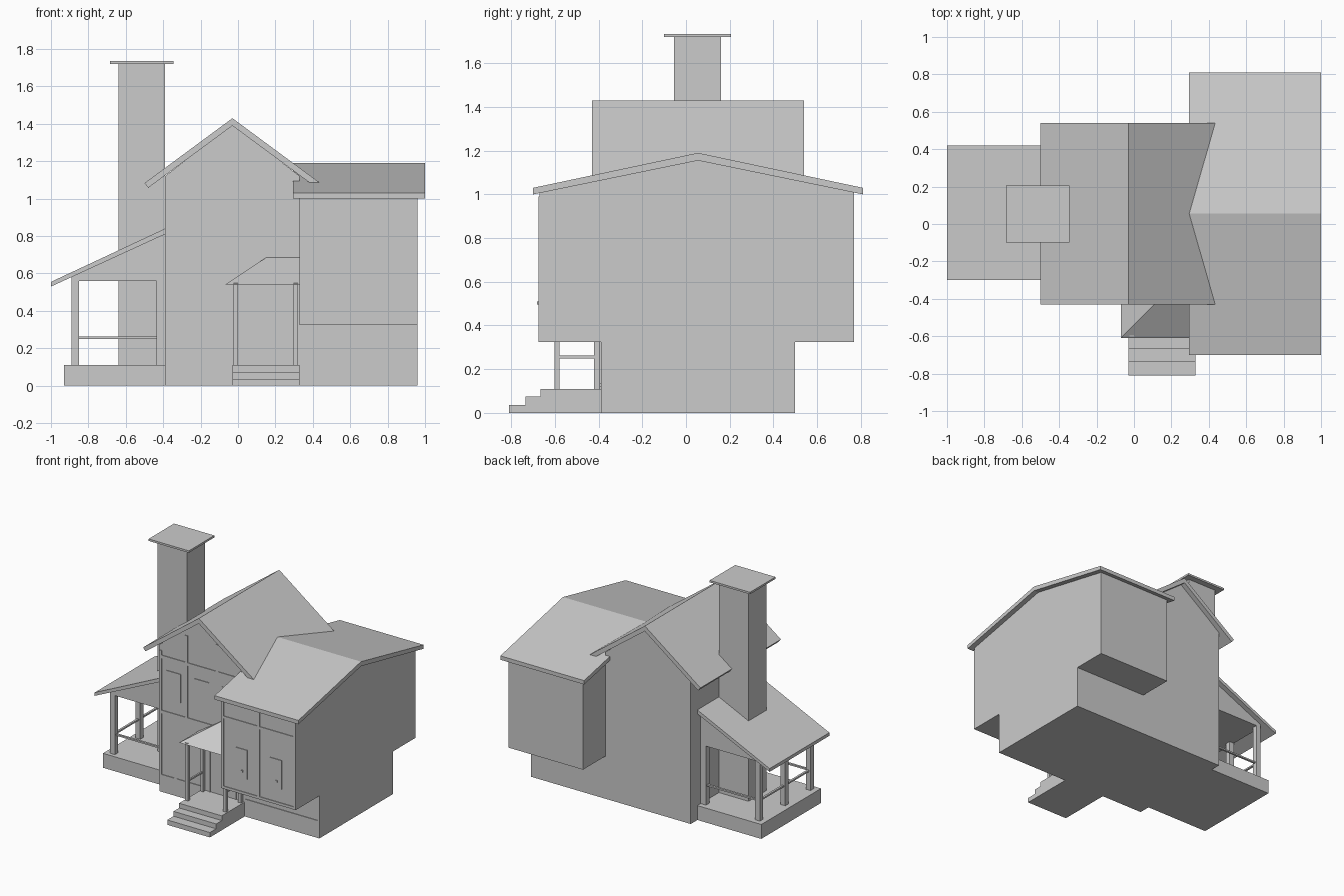
import bpy, bmesh

if "Cube" in bpy.data.objects:
    bpy.data.objects.remove(bpy.data.objects["Cube"])


def hull(name, pts):
    """Convex solid from a few corner points."""
    bm = bmesh.new()
    for p in pts:
        bm.verts.new(p)
    bmesh.ops.convex_hull(bm, input=bm.verts)
    bmesh.ops.dissolve_limit(bm, angle_limit=0.01, verts=bm.verts, edges=bm.edges)
    return finish(name, bm)


def finish(name, bm):
    bmesh.ops.recalc_face_normals(bm, faces=bm.faces)
    me = bpy.data.meshes.new(name)
    bm.to_mesh(me)
    bm.free()
    ob = bpy.data.objects.new(name, me)
    bpy.context.collection.objects.link(ob)
    return ob


def box(name, x0, x1, y0, y1, z0, z1):
    return hull(name, [(x, y, z) for x in (x0, x1) for y in (y0, y1) for z in (z0, z1)])


def prism(name, profile, a, b, axis):
    """Extrude a profile: (x, z) along y, or (y, z) along x."""
    bm = bmesh.new()
    place = (lambda u, v, w: (w, u, v)) if axis == 'X' else (lambda u, v, w: (u, w, v))
    f = bm.faces.new([bm.verts.new(place(u, v, a)) for u, v in profile])
    ext = bmesh.ops.extrude_face_region(bm, geom=[f])
    vec = (b - a, 0, 0) if axis == 'X' else (0, b - a, 0)
    bmesh.ops.translate(bm, vec=vec, verts=[v for v in ext['geom'] if isinstance(v, bmesh.types.BMVert)])
    return finish(name, bm)


# Main gabled house, ground floor under the wing, overhanging wing
prism("main_house", [(-.39, 0), (.33, 0), (.33, 1.12), (-.03, 1.40), (-.39, 1.12)], -.39, .50, 'Y')
box("wing_ground_floor", .33, .96, -.39, .50, 0, .33)
prism("wing_upper_floor", [(-.67, .325), (.77, .325), (.77, 1.01), (.055, 1.165), (-.67, 1.01)], .33, .96, 'X')

# Roofs with visible thickness
prism("main_roof", [(-.50, 1.083), (-.03, 1.43), (.44, 1.083), (.42, 1.058),
                    (-.03, 1.39), (-.48, 1.058)], -.43, .54, 'Y')
prism("wing_roof", [(-.70, 1.0), (-.70, 1.03), (.055, 1.19), (.81, 1.03),
                    (.81, 1.0), (.055, 1.155)], .293, 1.0, 'X')

# Chimney
box("chimney", -.64, -.39, -.055, .16, 0, 1.72)
box("chimney_cap", -.685, -.345, -.10, .207, 1.72, 1.735)

# Side porch: floor, roof, header, posts and rails
box("side_porch_floor", -.93, -.39, -.30, .42, 0, .11)
prism("side_porch_roof", [(-1, .53), (-1, .555), (-.39, .84), (-.39, .81)], -.30, .42, 'Y')
prism("side_porch_header", [(-.89, .56), (-.39, .56), (-.39, .815), (-.89, .585)], -.27, .38, 'Y')
for i, y in enumerate((-.25, .055, .36)):
    box(f"side_porch_post_{i}", -.89, -.85, y - .02, y + .02, .11, .57)
for i, y in enumerate((-.25, .36)):
    box(f"side_porch_wall_post_{i}", -.435, -.39, y - .02, y + .02, .11, .57)
    box(f"side_porch_rail_{i}", -.87, -.40, y - .008, y + .008, .25, .262)
box("side_porch_outer_rail", -.878, -.862, -.25, .36, .25, .262)

# Entrance porch: stepped base, hip roof, posts and rails
prism("entrance_steps", [(-.39, 0), (-.81, 0), (-.81, .037), (-.735, .037), (-.735, .074),
                         (-.667, .074), (-.667, .11), (-.39, .11)], -.03, .33, 'X')
hull("entrance_roof", [(-.07, -.61, .54), (.33, -.61, .54), (.33, -.39, .54), (-.07, -.39, .54),
                       (.15, -.39, .685), (.33, -.39, .685)])
for side, x in (("left", -.012), ("right", .308)):
    for end, y in (("front", -.59), ("back", -.408)):
        box(f"entrance_post_{side}_{end}", x - .012, x + .012, y - .012, y + .012, .11, .55)
    box(f"entrance_rail_{side}", x - .006, x + .006, -.59, -.41, .25, .262)


# Thin timber trim on the front walls
def trim(name, y, x0, x1, z0, z1):
    box(name, x0, x1, y - .005, y + .01, z0, z1)


for i, s in enumerate([(-.39, .33, 1.02, 1.045), (-.39, .33, .60, .625), (-.39, -.03, .12, .135),
                       (-.39, -.37, .13, 1.08), (-.17, -.15, .625, 1.25), (.09, .11, .625, 1.25),
                       (-.26, -.24, .13, .60), (.03, .04, .11, .48), (.25, .26, .11, .48),
                       (.03, .26, .47, .48), (.34, .95, .12, .135)]):
    trim(f"main_timber_{i}", -.39, *s)
for i, s in enumerate([(.33, .96, .86, .88), (.635, .655, .325, .99), (.33, .35, .325, .99),
                       (.94, .96, .325, .99), (.33, .96, .325, .345)]):
    trim(f"wing_timber_{i}", -.67, *s)

# Shallow window panels with small latches
for i, x in enumerate((.50, .79)):
    trim(f"wing_window_{i}", -.67, x - .05, x + .05, .45, .67)
    box(f"window_latch_{i}", x + .003, x + .016, -.682, -.67, .495, .51)
for i, x in enumerate((-.27, -.03, .2)):
    trim(f"main_window_{i}", -.39, x - .06, x + .06, .72, .94)
